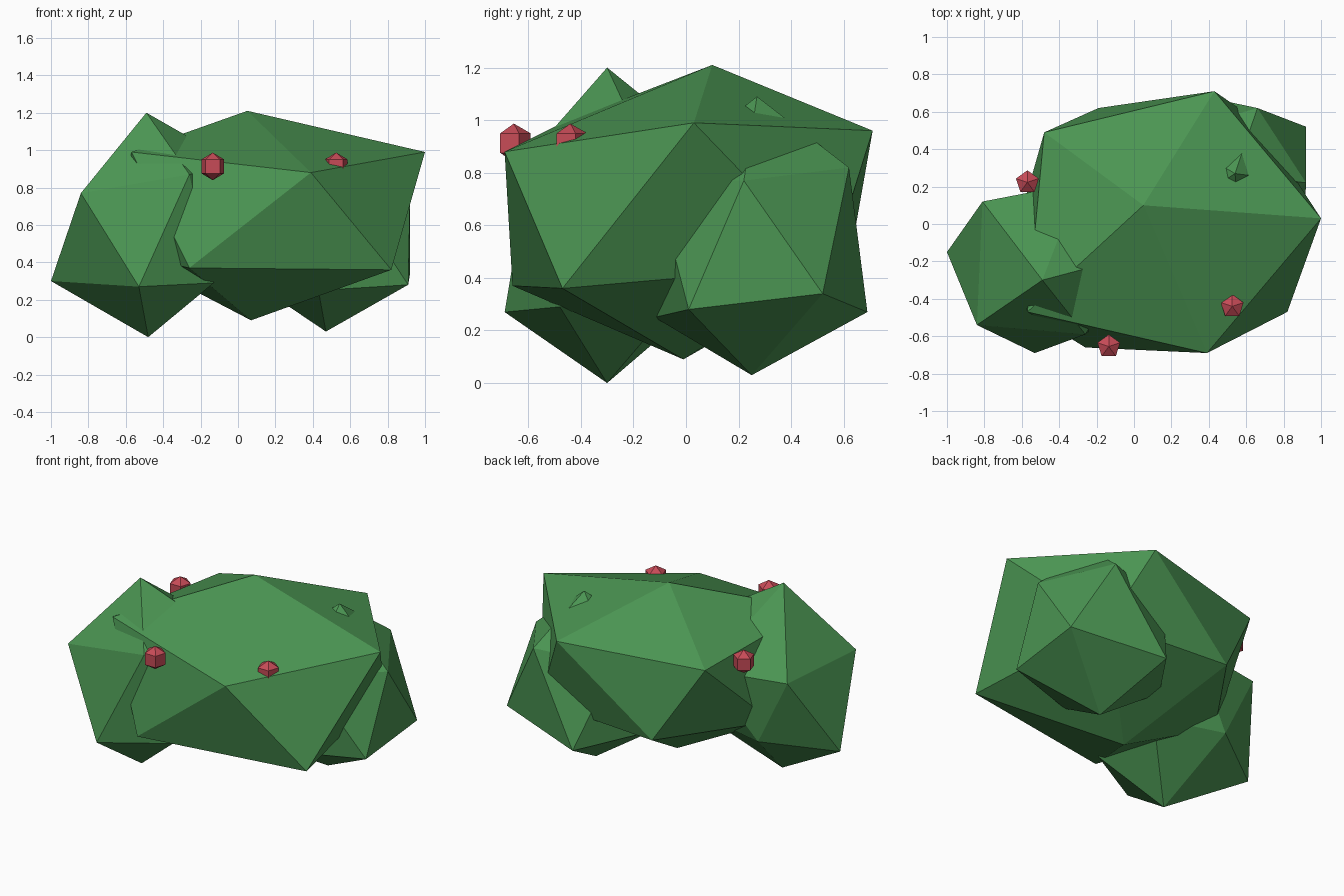
import bpy, bmesh, math

if "Cube" in bpy.data.objects:
    bpy.data.objects.remove(bpy.data.objects["Cube"])


def material(name, rgb):
    m = bpy.data.materials.new(name)
    m.diffuse_color = (*rgb, 1)
    m.use_nodes = True
    m.node_tree.nodes["Principled BSDF"].inputs["Base Color"].default_value = m.diffuse_color
    return m


GREEN = material("leaf_green", (0.07, 0.30, 0.085))
RED = material("berry_red", (0.57, 0.07, 0.095))


def make_object(name, points, faces, mat):
    bm = bmesh.new()
    vs = [bm.verts.new(p) for p in points]
    for f in faces:
        bm.faces.new([vs[i] for i in f])
    bmesh.ops.recalc_face_normals(bm, faces=bm.faces)
    mesh = bpy.data.meshes.new(name)
    bm.to_mesh(mesh)
    bm.free()
    mesh.materials.append(mat)
    ob = bpy.data.objects.new(name, mesh)
    bpy.context.collection.objects.link(ob)
    return ob


def clump(name, bottom, lower, upper, top):
    """Irregular twenty-sided foliage lump: two rings of five plus two poles."""
    faces = []
    for i in range(5):
        j = (i + 1) % 5
        l0, l1, u0, u1 = 1 + i, 1 + j, 6 + i, 6 + j
        faces += [(0, l1, l0), (l0, l1, u0), (u0, l1, u1), (u0, u1, 11)]
    return make_object(name, [bottom, *lower, *upper, top], faces, GREEN)


def berry(name, centre, r=0.074):
    """Five-sided berry: two rings and two pointed ends."""
    cx, cy, cz = centre
    pts = [(cx, cy, cz - r)]
    for h in (-0.5, 0.5):
        for k in range(5):
            a = math.pi / 2 + k * math.tau / 5
            pts.append((cx + 0.866 * r * math.cos(a),
                        cy + 0.866 * r * math.sin(a), cz + h * r))
    pts.append((cx, cy, cz + r))
    faces = []
    for i in range(5):
        j = (i + 1) % 5
        faces += [(0, 1 + j, 1 + i), (1 + i, 1 + j, 6 + j, 6 + i), (6 + i, 6 + j, 11)]
    return make_object(name, pts, faces, RED)


# Large central foliage
clump("main_foliage", (0.07, -0.01, 0.09),
      [(0.82, -0.47, 0.36), (-0.26, -0.66, 0.37), (-0.62, 0.0, 0.45),
       (-0.19, 0.62, 0.45), (0.66, 0.55, 0.45)],
      [(0.39, -0.69, 0.88), (-0.57, -0.47, 0.99), (-0.48, 0.49, 0.93),
       (0.43, 0.71, 0.96), (1.0, 0.03, 0.99)],
      (0.05, 0.10, 1.21))

# Front left foliage
clump("left_foliage", (-0.48, -0.30, 0.0),
      [(-0.13, -0.48, 0.29), (-0.53, -0.69, 0.27), (-1.0, -0.15, 0.30),
       (-0.60, 0.12, 0.36), (-0.15, 0.0, 0.35)],
      [(-0.26, -0.59, 0.87), (-0.84, -0.54, 0.77), (-0.81, 0.12, 0.79),
       (-0.29, 0.22, 0.78), (0.0, -0.17, 0.92)],
      (-0.49, -0.30, 1.20))

# Back right foliage
clump("right_foliage", (0.47, 0.25, 0.03),
      [(0.91, 0.01, 0.28), (0.43, -0.12, 0.25), (0.04, 0.28, 0.32),
       (0.33, 0.69, 0.27), (0.92, 0.52, 0.34)],
      [(0.58, -0.12, 0.78), (0.16, 0.02, 0.78), (0.18, 0.48, 0.78),
       (0.66, 0.62, 0.82), (0.92, 0.22, 0.77)],
      (0.54, 0.27, 1.09))

# Berries
for i, c in enumerate([(-0.135, -0.655, 0.913), (0.525, -0.44, 0.913),
                       (-0.57, 0.223, 0.913)]):
    berry(f"berry_{i + 1}", c)
